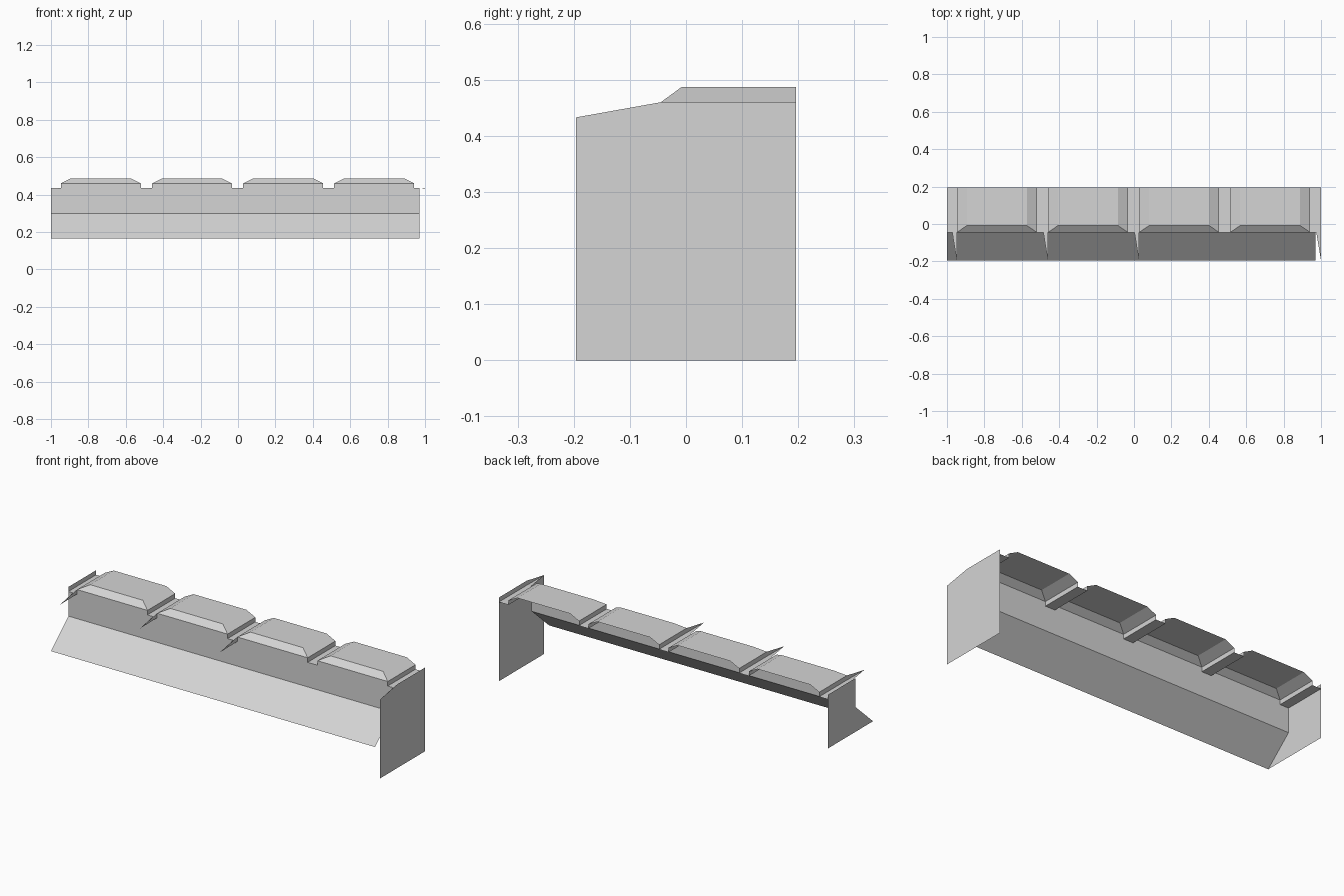
import bpy

cube = bpy.data.objects.get("Cube")
if cube:
    bpy.data.objects.remove(cube, do_unlink=True)

grey = bpy.data.materials.new("plain_grey")
grey.use_nodes = True
colour = (0.66, 0.66, 0.66, 1)
grey.diffuse_color = colour
grey.node_tree.nodes["Principled BSDF"].inputs["Base Color"].default_value = colour

BACK, FACE, FRONT = 0.196, -0.045, -0.196      # depth of back edge, upper panel, flap tip
FLAP, BEND, FLOOR, LIP, TOP = 0.165, 0.30, 0.435, 0.46, 0.487
PITCH, WIDTH, BEVEL, START = 0.487, 0.428, 0.054, -0.947
COUNT = 4
PANEL_END = 0.97


def sheet(name, polygons):
    """Open thin-sheet object made from a few corner polygons."""
    verts, faces = [], []
    for poly in polygons:
        faces.append(range(len(verts), len(verts) + len(poly)))
        verts += poly
    mesh = bpy.data.meshes.new(name)
    mesh.from_pydata(verts, [], [list(f) for f in faces])
    mesh.materials.append(grey)
    obj = bpy.data.objects.new(name, mesh)
    bpy.context.collection.objects.link(obj)
    return obj


def sweep_x(x0, x1, profile):
    """Quads between x0 and x1 along a (y, z) profile."""
    return [[(x0, *a), (x0, *b), (x1, *b), (x1, *a)] for a, b in zip(profile, profile[1:])]


def end_plate(name, x, outline, outward):
    points = [(x, y, z) for y, z in outline]
    sheet(name, [points if outward > 0 else points[::-1]])


# Front panel with flared lower flap
sheet("front_panel", sweep_x(-1, PANEL_END, [(FACE, FLOOR), (FACE, BEND), (FRONT, FLAP)]))

# End plates
end_plate("right_end_plate", -1,
          [(FRONT, FLAP), (BACK, FLAP), (BACK, LIP), (FACE, LIP), (FACE, BEND)], -1)
end_plate("left_end_plate", 1,
          [(FRONT, 0), (BACK, 0), (BACK, LIP), (FACE, LIP), (FRONT, 0.433)], 1)

# Raised pads, open at the back
for i in range(COUNT):
    x0 = START + i * PITCH
    x1 = x0 + WIDTH
    t0, t1, ty = x0 + BEVEL, x1 - BEVEL, -0.008
    sheet(f"raised_pad_{i + 1}", [
        [(t0, ty, TOP), (t1, ty, TOP), (t1, BACK, TOP), (t0, BACK, TOP)],
        [(x0, FACE, LIP), (x1, FACE, LIP), (t1, ty, TOP), (t0, ty, TOP)],
        [(x0, BACK, LIP), (x0, FACE, LIP), (t0, ty, TOP), (t0, BACK, TOP)],
        [(x1, FACE, LIP), (x1, BACK, LIP), (t1, BACK, TOP), (t1, ty, TOP)],
        [(x0, FACE, FLOOR), (x1, FACE, FLOOR), (x1, FACE, LIP), (x0, FACE, LIP)],
        [(x0, BACK, FLOOR), (x0, FACE, FLOOR), (x0, FACE, LIP), (x0, BACK, LIP)],
        [(x1, FACE, FLOOR), (x1, BACK, FLOOR), (x1, BACK, LIP), (x1, FACE, LIP)],
    ])

# Groove floors between the pads, most with a pointed fin reaching forward
for i in range(COUNT + 1):
    left = max(-1, START + (i - 1) * PITCH + WIDTH)
    right = START + i * PITCH if i < COUNT else 1
    sheet(f"groove_floor_{i + 1}", sweep_x(left, right, [(BACK, FLOOR), (FACE, FLOOR)]))
    if i != COUNT - 1:
        tip, foot = (right, FRONT, 0.433), (right, FACE, FLOOR)
        sheet(f"groove_fin_{i + 1}", [
            [(right - 0.025, FACE, FLOOR), tip, foot],
            [foot, tip, (right, FACE, LIP)],
        ])
